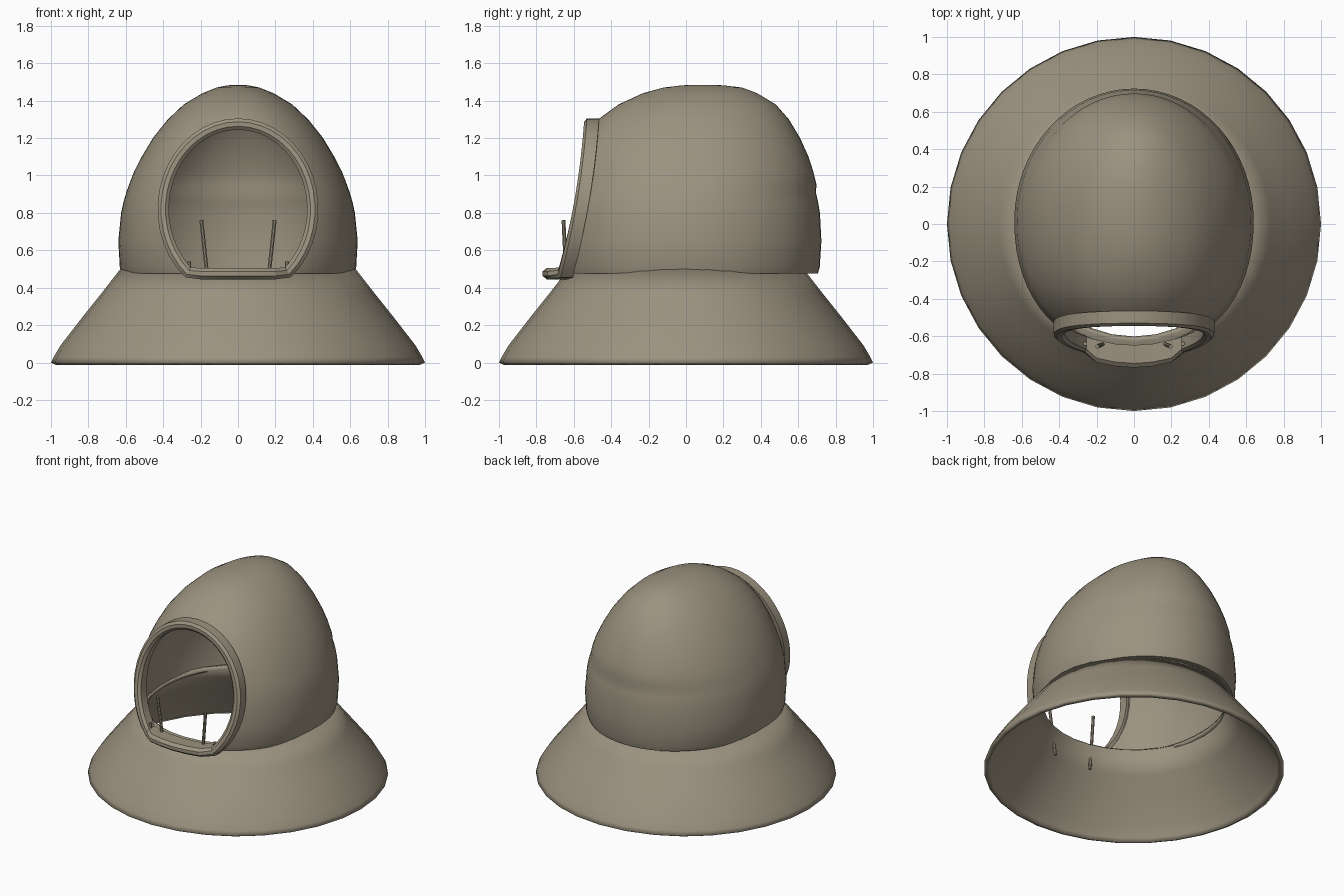
import bpy, bmesh, math
from mathutils import Vector

cube = bpy.data.objects.get("Cube")
if cube:
    bpy.data.objects.remove(cube, do_unlink=True)

mat = bpy.data.materials.new("khaki")
mat.use_nodes = True
KHAKI = (0.33, 0.29, 0.215, 1)
mat.diffuse_color = KHAKI
mat.node_tree.nodes["Principled BSDF"].inputs["Base Color"].default_value = KHAKI


def make(name, rings, closed=False, caps=False, apex=None, smooth=35):
    """Bridge equal-sized vertex loops into a surface."""
    bm = bmesh.new()
    loops = [[bm.verts.new(p) for p in r] for r in rings]
    pairs = list(zip(loops, loops[1:]))
    if closed:
        pairs.append((loops[-1], loops[0]))
    n = len(loops[0])
    for a, b in pairs:
        for i in range(n):
            j = (i + 1) % n
            bm.faces.new((a[i], a[j], b[j], b[i]))
    if caps:
        bm.faces.new(loops[0])
        bm.faces.new(loops[-1])
    if apex:
        tip = bm.verts.new(apex)
        for i in range(n):
            bm.faces.new((loops[-1][i], loops[-1][(i + 1) % n], tip))
    bmesh.ops.recalc_face_normals(bm, faces=bm.faces[:])
    mesh = bpy.data.meshes.new(name)
    bm.to_mesh(mesh)
    bm.free()
    mesh.materials.append(mat)
    ob = bpy.data.objects.new(name, mesh)
    bpy.context.collection.objects.link(ob)
    if smooth:
        select(ob)
        bpy.ops.object.shade_smooth_by_angle(angle=math.radians(smooth))
    return ob


def select(ob):
    bpy.ops.object.select_all(action='DESELECT')
    ob.select_set(True)
    bpy.context.view_layer.objects.active = ob


def thicken(ob, t):
    m = ob.modifiers.new("wall", 'SOLIDIFY')
    m.thickness = t
    m.offset = -1
    select(ob)
    bpy.ops.object.modifier_apply(modifier=m.name)


def oval(z, a, front, back, n=64):
    """Horizontal loop, slightly squarer across the front half."""
    mid, half = (front + back) / 2, (back - front) / 2
    pts = []
    for i in range(n):
        c, s = math.cos(math.tau * i / n), math.sin(math.tau * i / n)
        k = 0.92 if s < 0 else 1
        pts.append((a * math.copysign(abs(c) ** k, c),
                    mid + half * math.copysign(abs(s) ** k, s), z))
    return pts


# Flared collar
collar = make("collar", [oval(z, r, -r, r, 32) for r, z in
                         [(1, 0), (0.985, 0.03), (0.95, 0.09), (0.83, 0.245),
                          (0.73, 0.37), (0.625, 0.505)]])
# plain circle across the front as well
for v in collar.data.vertices:
    r = max(abs(w.co.x) for w in collar.data.vertices if abs(w.co.z - v.co.z) < 1e-4)
    d = math.tau * (v.index % 32) / 32
    v.co.x, v.co.y = r * math.cos(d), r * math.sin(d)
thicken(collar, 0.03)

# Domed hood: height, half width, front, back
ROWS = [(0.475, 0.59, -0.65, 0.65), (0.475, 0.62, -0.67, 0.705),
        (0.51, 0.632, -0.68, 0.715), (0.65, 0.64, -0.69, 0.724),
        (0.8, 0.625, -0.68, 0.716), (0.86, 0.612, -0.67, 0.706),
        (0.91, 0.597, -0.66, 0.694), (0.95, 0.583, -0.65, 0.698),
        (1.02, 0.556, -0.63, 0.681), (1.1, 0.515, -0.6, 0.655),
        (1.2, 0.455, -0.55, 0.61), (1.3, 0.375, -0.47, 0.55),
        (1.38, 0.29, -0.36, 0.48), (1.44, 0.19, -0.23, 0.38),
        (1.47, 0.115, -0.12, 0.3), (1.482, 0.055, -0.02, 0.2)]
hood = make("hood", [oval(*r) for r in ROWS], apex=(0, 0.09, 1.485), smooth=50)
thicken(hood, 0.025)

# Face opening path: oval with a flat sill
path = []
for i in range(33):
    d = math.radians(-48 + 276 * i / 32)
    t = math.sin(d)
    path.append((Vector((0.4 * math.cos(d), -0.57 + 0.087 * t - 0.027 * t * t,
                         0.82 + 0.455 * t)), 1))
for x in (-0.2, -0.1, 0, 0.1, 0.2):
    path.append((Vector((x, -0.715 + 0.7 * x * x, 0.475)), 1.5))

# Cut the opening through the front of the hood
outline = [p for p, k in path]
cutter = make("opening_cutter", [[(p.x * 0.97, y, p.z) for p in outline]
                                 for y in (-1, -0.25)], caps=True, smooth=0)
cutter.hide_render = True
cut = hood.modifiers.new("opening", 'BOOLEAN')
cut.operation = 'DIFFERENCE'
cut.solver = 'EXACT'
cut.object = cutter
select(hood)
bpy.ops.object.modifier_apply(modifier=cut.name)
bpy.data.objects.remove(cutter, do_unlink=True)

# Raised frame swept around the opening
SECTION = [(0.03, 0.045), (0.03, -0.02), (0.012, -0.035),
           (-0.012, -0.035), (-0.03, -0.02), (-0.03, 0.045)]
rings = []
for i, (p, k) in enumerate(path):
    t = path[(i + 1) % len(path)][0] - path[i - 1][0]
    out = Vector((t.z, 0, -t.x)).normalized()
    rings.append([p + out * n + Vector((0, y * k, 0)) for n, y in SECTION])
make("opening_frame", rings, closed=True, smooth=25)


def rod(name, a, b, r, n=8):
    a, b = Vector(a), Vector(b)
    q = (b - a).to_track_quat('Z', 'Y')
    make(name, [[p + q @ Vector((r * math.cos(math.tau * i / n),
                                 r * math.sin(math.tau * i / n), 0))
                 for i in range(n)] for p in (a, b)], caps=True)


# Thin stays behind the sill, with small studs at its corners
for side, s in (("left", 1), ("right", -1)):
    rod(side + "_stay", (s * 0.15, -0.635, 0.33), (s * 0.196, -0.655, 0.76), 0.011)
    rod(side + "_stud", (s * 0.262, -0.64, 0.49), (s * 0.262, -0.64, 0.54), 0.011)
